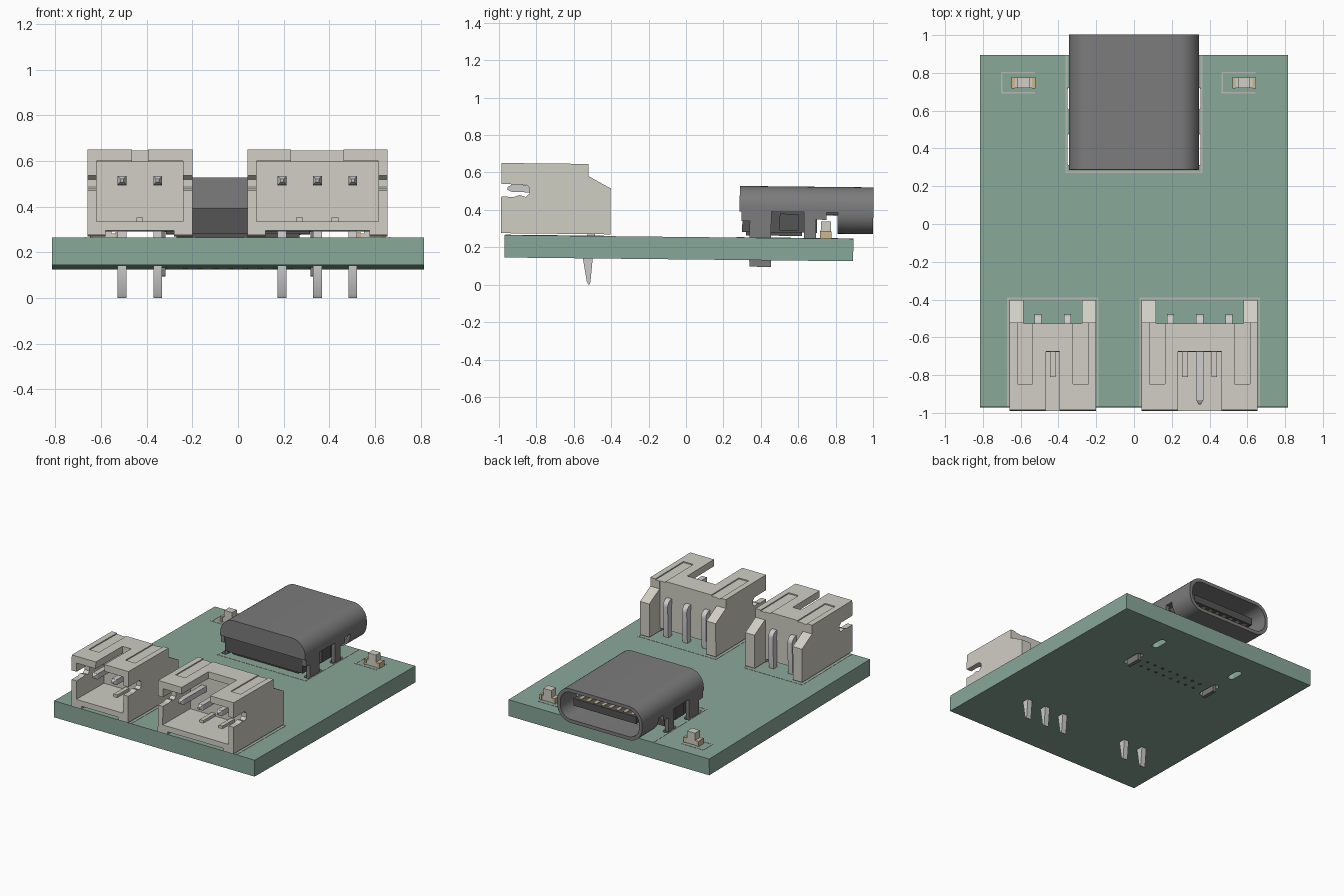
import bpy, math
import bmesh
from mathutils import Matrix, Vector

if "Cube" in bpy.data.objects:
    bpy.data.objects.remove(bpy.data.objects["Cube"])

# Local z = 0 is the board's top face; the whole assembly leans slightly about x
TILT = Matrix.Translation((0, 0, 0.255)) @ Matrix.Rotation(-0.0107, 4, 'X')


def material(name, rgb):
    m = bpy.data.materials.new(name)
    m.diffuse_color = (*rgb, 1)
    m.use_nodes = True
    m.node_tree.nodes["Principled BSDF"].inputs["Base Color"].default_value = m.diffuse_color
    return m


GREEN = material("board_green", (0.25, 0.39, 0.32))
IVORY = material("ivory_plastic", (0.63, 0.62, 0.55))
STEEL = material("dark_steel", (0.20, 0.20, 0.20))
DARK = material("dark_plastic", (0.09, 0.09, 0.09))
TIN = material("tin", (0.58, 0.58, 0.56))
GOLD = material("gold", (0.60, 0.47, 0.28))
PRINT = material("printed_line", (0.48, 0.48, 0.46))


def finish(name, bm, mat=None):
    bmesh.ops.recalc_face_normals(bm, faces=bm.faces)
    me = bpy.data.meshes.new(name)
    bm.to_mesh(me)
    bm.free()
    ob = bpy.data.objects.new(name, me)
    bpy.context.collection.objects.link(ob)
    ob.matrix_world = TILT
    if mat:
        me.materials.append(mat)
    return ob


def add_box(bm, x0, x1, y0, y1, z0, z1):
    c = Vector(((x0 + x1) / 2, (y0 + y1) / 2, (z0 + z1) / 2))
    s = Matrix.Diagonal((x1 - x0, y1 - y0, z1 - z0, 1))
    bmesh.ops.create_cube(bm, size=1, matrix=Matrix.Translation(c) @ s)


def boxes(name, items, mat=None):
    bm = bmesh.new()
    for b in items:
        add_box(bm, *b)
    return finish(name, bm, mat)


def add_prism(bm, pts, axis, a, b):
    """Extrude a 2D outline along an axis from a to b."""
    def place(p, t):
        return {'X': (t, *p), 'Y': (p[0], t, p[1]), 'Z': (*p, t)}[axis]
    lo = [bm.verts.new(place(p, a)) for p in pts]
    hi = [bm.verts.new(place(p, b)) for p in pts]
    bm.faces.new(lo)
    bm.faces.new(hi)
    for i in range(len(pts)):
        j = (i + 1) % len(pts)
        bm.faces.new((lo[i], lo[j], hi[j], hi[i]))


def prism(name, pts, axis, a, b, mat=None):
    bm = bmesh.new()
    add_prism(bm, pts, axis, a, b)
    return finish(name, bm, mat)


def rounded(cx, cy, w, h, r, n=10):
    pts = []
    for k, (sx, sy) in enumerate(((1, 1), (-1, 1), (-1, -1), (1, -1))):
        for i in range(n + 1):
            t = math.pi / 2 * (k + i / n)
            pts.append((cx + sx * (w / 2 - r) + r * math.cos(t),
                        cy + sy * (h / 2 - r) + r * math.sin(t)))
    return pts


def cut(ob, *cutters):
    bpy.context.view_layer.objects.active = ob
    for c in cutters:
        c.hide_render = True
        m = ob.modifiers.new("cut", 'BOOLEAN')
        m.operation, m.solver, m.object = 'DIFFERENCE', 'EXACT', c
        bpy.context.view_layer.update()
        bpy.ops.object.modifier_apply(modifier=m.name)
        bpy.data.objects.remove(c)


def smooth(ob):
    bpy.ops.object.select_all(action='DESELECT')
    ob.select_set(True)
    bpy.context.view_layer.objects.active = ob
    bpy.ops.object.shade_smooth_by_angle(angle=math.radians(30))


# Circuit board with four slots for the socket legs
board = boxes("circuit_board", [(-0.815, 0.815, -0.97, 0.895, -0.12, 0)], GREEN)
cut(board, *[prism("slot", rounded(s * 0.335, y, 0.05, l, 0.024, 5), 'Z', -0.2, 0.1)
             for s in (-1, 1) for y, l in ((0.395, 0.17), (0.665, 0.12))])


def connector(name, cx, half, pins, notch, ribs):
    x0, x1 = cx - half, cx + half
    # Housing: side profile with the front latch slot
    side = [(-0.99, 0.01), (-0.405, 0.01), (-0.405, 0.255), (-0.525, 0.32),
            (-0.525, 0.385), (-0.99, 0.385), (-0.99, 0.272), (-0.86, 0.272),
            (-0.84, 0.255), (-0.84, 0.222), (-0.86, 0.205), (-0.89, 0.215),
            (-0.92, 0.205), (-0.99, 0.205)]
    body = prism(name + "_housing", side, 'X', x0, x1, IVORY)
    cuts = [(x0 + 0.04, x1 - 0.04, -1.1, -0.67, 0.07, 0.335),        # plug cavity
            (cx - notch, cx + notch, -1.1, -0.68, 0.3, 0.5),         # top notch
            (x0 + 0.075, x1 - 0.075, -0.53, -0.3, -0.1, 0.5),        # gap between arms
            (x0 + 0.08, x1 - 0.08, -1.1, -0.3, -0.1, 0.03)]          # raised underside
    for w in (x0 + 0.042, x1 - 0.122):                               # shallow side recesses
        cuts.append((w, w + 0.08, -0.85, -0.51, 0.377, 0.5))
    cut(body, *[boxes("cutter", [c]) for c in cuts])
    # Guide ribs on the cavity floor
    boxes(name + "_guide_ribs", [(r - 0.015, r + 0.015, -0.81, -0.66, 0.06, 0.09)
                                 for r in ribs], IVORY)
    # Bent pins: horizontal contact, rounded elbow, tapered tail
    elbow = [(-0.525 + 0.045 * math.sin(t), 0.225 + 0.045 * math.cos(t))
             for t in (math.pi / 2 * i / 6 for i in range(7))]
    path = [(-0.935, 0.27)] + elbow + [(-0.485, 0.02), (-0.497, -0.11), (-0.508, -0.245),
            (-0.513, -0.26), (-0.519, -0.26), (-0.528, -0.245), (-0.552, -0.11),
            (-0.525, 0.02), (-0.525, 0.23), (-0.935, 0.23)]
    bm = bmesh.new()
    for p in pins:
        add_prism(bm, path, 'X', p - 0.019, p + 0.019)
        bmesh.ops.create_cone(bm, cap_ends=True, segments=4, radius1=0.0269, radius2=0.01,
                              depth=0.022, matrix=Matrix.Translation((p, -0.946, 0.25))
                              @ Matrix.Rotation(math.pi / 2, 4, 'X')
                              @ Matrix.Rotation(math.pi / 4, 4, 'Z'))
    smooth(finish(name + "_pins", bm, TIN))
    frame(name + "_outline", x0 - 0.012, x1 + 0.012, -0.965, -0.39, "LRT")


def frame(name, x0, x1, y0, y1, sides, w=0.009):
    """Printed line around a part; sides picks from left, right, bottom, top."""
    s = {'L': (x0, x0 + w, y0, y1), 'R': (x1 - w, x1, y0, y1),
         'B': (x0, x1, y0, y0 + w), 'T': (x0, x1, y1 - w, y1)}
    boxes(name, [(*s[k], -0.002, 0.002) for k in sides], PRINT)


connector("two_pin", -0.43, 0.23, (-0.508, -0.352), 0.035, (-0.43,))
connector("three_pin", 0.348, 0.307, (0.193, 0.348, 0.503), 0.115, (0.27, 0.425))

# Socket shell: rounded tube, closed at the rear, lower sides cut away
CZ = 0.151
shell = prism("socket_shell", rounded(0, CZ, 0.69, 0.25, 0.11), 'Y', 0.285, 1.0, STEEL)
cut(shell, prism("cutter", rounded(0, CZ, 0.64, 0.2, 0.088), 'Y', 0.45, 1.1),
    boxes("cutter", [(-0.5, 0.5, 0.2, 0.81, -0.1, 0.14)]))
smooth(shell)

# Shell legs, with the rear pair passing through the board
legs = []
for s in (-1, 1):
    a, b = sorted((s * 0.318, s * 0.345))
    legs += [(a, b, 0.34, 0.455, -0.155, 0.15), (a, b, 0.63, 0.695, -0.005, 0.15),
             (a, b, 0.295, 0.34, 0.09, 0.15), (a, b, 0.695, 0.75, 0.1, 0.15)]
boxes("socket_legs", legs, STEEL)
boxes("socket_insulator", [(-0.315, 0.315, 0.3, 0.7, 0.03, 0.15),
                           (-0.33, 0.33, 0.5, 0.6, 0.04, 0.13),
                           (-0.27, 0.27, 0.32, 0.62, 0.012, 0.03)], DARK)
boxes("socket_tongue", [(-0.255, 0.255, 0.44, 0.94, CZ - 0.026, CZ + 0.026)], DARK)
boxes("socket_contacts", [(x - 0.011, x + 0.011, 0.6, 0.925, CZ - 0.029, CZ + 0.029)
                          for x in (-0.21 + 0.06 * i for i in range(8))], GOLD)

# Two rows of small solder tails under the socket
bm = bmesh.new()
for row, y in enumerate((0.35, 0.42)):
    for i in range(8):
        bmesh.ops.create_cone(bm, cap_ends=True, segments=10, radius1=0.011, radius2=0.011,
                              depth=0.15, matrix=Matrix.Translation(
                                  (-0.231 + 0.066 * i, y, -0.048)))
smooth(finish("socket_solder_tails", bm, DARK))
frame("socket_outline", -0.362, 0.362, 0.27, 0.895, "LRB")

# Indicator lamps with end pads and raised lens
for name, cx, fx in (("left_lamp", -0.585, -0.705), ("right_lamp", 0.583, 0.463)):
    boxes(name + "_body", [(cx - 0.048, cx + 0.048, 0.72, 0.775, 0.002, 0.036),
                           (cx - 0.032, cx + 0.032, 0.72, 0.775, 0.03, 0.09)], IVORY)
    boxes(name + "_pads", [(cx + s * 0.054 - 0.0085, cx + s * 0.054 + 0.0085,
                            0.717, 0.778, 0, 0.039) for s in (-1, 1)], GOLD)
    frame(name + "_outline", fx, fx + 0.18, 0.69, 0.805, "LBT")
